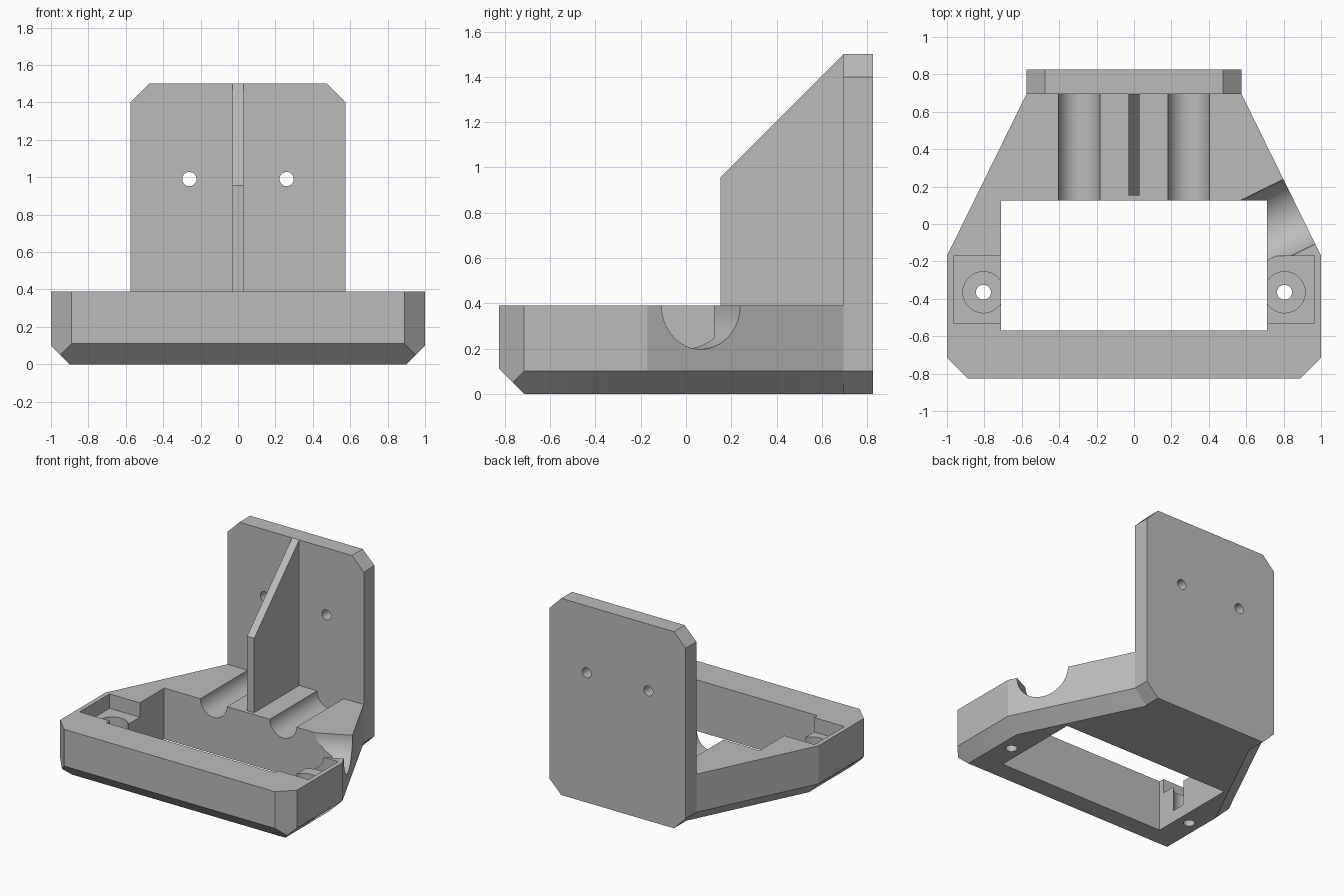
import bpy
import bmesh
import math
from mathutils import Vector, Matrix

default = bpy.data.objects.get("Cube")
if default:
    bpy.data.objects.remove(default, do_unlink=True)

grey = bpy.data.materials.new("plain grey")
grey.use_nodes = True
GREY = (0.5, 0.5, 0.5, 1)
grey.diffuse_color = GREY
grey.node_tree.nodes["Principled BSDF"].inputs["Base Color"].default_value = GREY

TOP = 0.39        # top of the base
PLATE_Y = 0.695   # front of the upright plate
BACK = 0.825


def finish(name, bm):
    bmesh.ops.recalc_face_normals(bm, faces=bm.faces)
    mesh = bpy.data.meshes.new(name)
    bm.to_mesh(mesh)
    bm.free()
    mesh.materials.append(grey)
    obj = bpy.data.objects.new(name, mesh)
    bpy.context.collection.objects.link(obj)
    return obj


def box_mesh(low, high):
    bm = bmesh.new()
    low, high = Vector(low), Vector(high)
    size = high - low
    bmesh.ops.create_cube(bm, size=1, matrix=Matrix.Translation((low + high) / 2)
                          @ Matrix.Diagonal((*size, 1)))
    return bm


def slice_off(bm, point, normal):
    """Remove everything beyond a plane and close the cut."""
    geom = bm.verts[:] + bm.edges[:] + bm.faces[:]
    cut = bmesh.ops.bisect_plane(bm, geom=geom, dist=1e-5, plane_co=point,
                                 plane_no=normal, clear_outer=True)
    edges = [e for e in cut["geom_cut"] if isinstance(e, bmesh.types.BMEdge)]
    bmesh.ops.contextual_create(bm, geom=edges)


def rod(center, direction, radius, length):
    bm = bmesh.new()
    turn = Vector(direction).to_track_quat("Z", "Y").to_matrix().to_4x4()
    bmesh.ops.create_cone(bm, cap_ends=True, segments=64, radius1=radius, radius2=radius,
                          depth=length, matrix=Matrix.Translation(center) @ turn)
    return finish("cutter", bm)


def box_cutter(low, high):
    return finish("cutter", box_mesh(low, high))


def carve(obj, cutters):
    for c in cutters:
        c.hide_render = True
        mod = obj.modifiers.new("carve", "BOOLEAN")
        mod.operation = "DIFFERENCE"
        mod.solver = "EXACT"
        mod.object = c
    bpy.context.view_layer.update()
    deps = bpy.context.evaluated_depsgraph_get()
    mesh = bpy.data.meshes.new_from_object(obj.evaluated_get(deps))
    obj.modifiers.clear()
    obj.data = mesh
    for c in cutters:
        bpy.data.objects.remove(c, do_unlink=True)


# Base: block with tapered rear, cut front corners and chamfered underside
bm = box_mesh((-1, -BACK, 0), (1, PLATE_Y, TOP))
slant = Vector((0.865, 0.425, 0)).normalized()
for s in (-1, 1):
    side = Vector((s * slant.x, slant.y, 0))
    slice_off(bm, (s, -0.17, 0), side)
    slice_off(bm, (s, -0.715, 0), (s, -1, 0))
    slice_off(bm, (s, -0.17, 0.1), side - Vector((0, 0, 1)))
    slice_off(bm, (s, 0, 0.1), (s, 0, -1))
slice_off(bm, (0, -BACK, 0.11), (0, -1, -1))
base = finish("base", bm)

# Window, screw seats, rod grooves and the cable notch on the left side
cutters = [box_cutter((-0.71, -0.57, -0.1), (0.71, 0.125, 0.6))]
for s in (-1, 1):
    xs = sorted((s * 0.68, s * 0.965))
    cutters.append(box_cutter((xs[0], -0.53, 0.28), (xs[1], -0.17, 0.6)))
    screw = (s * 0.805, -0.365)
    cutters.append(rod((*screw, 0.34), (0, 0, 1), 0.11, 0.5))
    cutters.append(rod((*screw, 0.2), (0, 0, 1), 0.04, 0.8))
    cutters.append(rod((s * 0.293, 0.4, TOP), (0, 1, 0), 0.112, 0.8))
notch = Vector((0.882, 0.065, TOP))
cutters.append(rod(notch, slant, 0.193, 0.8))
carve(base, cutters)

# Upright plate with chamfered corners and two mounting holes
bm = box_mesh((-0.575, PLATE_Y, 0), (0.575, BACK, 1.5))
for s in (-1, 1):
    slice_off(bm, (s * 0.575, 0, 1.4), (s, 0, 1))
    slice_off(bm, (s * 0.575, 0, 0.1), (s, 0, -1))
plate = finish("upright_plate", bm)
carve(plate, [rod((s * 0.26, 0.75, 0.99), (0, 1, 0), 0.038, 0.6) for s in (-1, 1)])

# Stiffening rib with sloped front
bm = box_mesh((-0.03, 0.152, TOP - 0.02), (0.03, PLATE_Y + 0.01, 1.5))
slice_off(bm, (0, 0.152, 0.957), (0, -1, 1))
rib = finish("stiffening_rib", bm)

# Smooth round surfaces, keep edges crisp
for obj in bpy.context.selected_objects:
    obj.select_set(False)
for obj in (base, plate, rib):
    obj.select_set(True)
bpy.context.view_layer.objects.active = base
bpy.ops.object.shade_smooth_by_angle(angle=math.radians(20))
